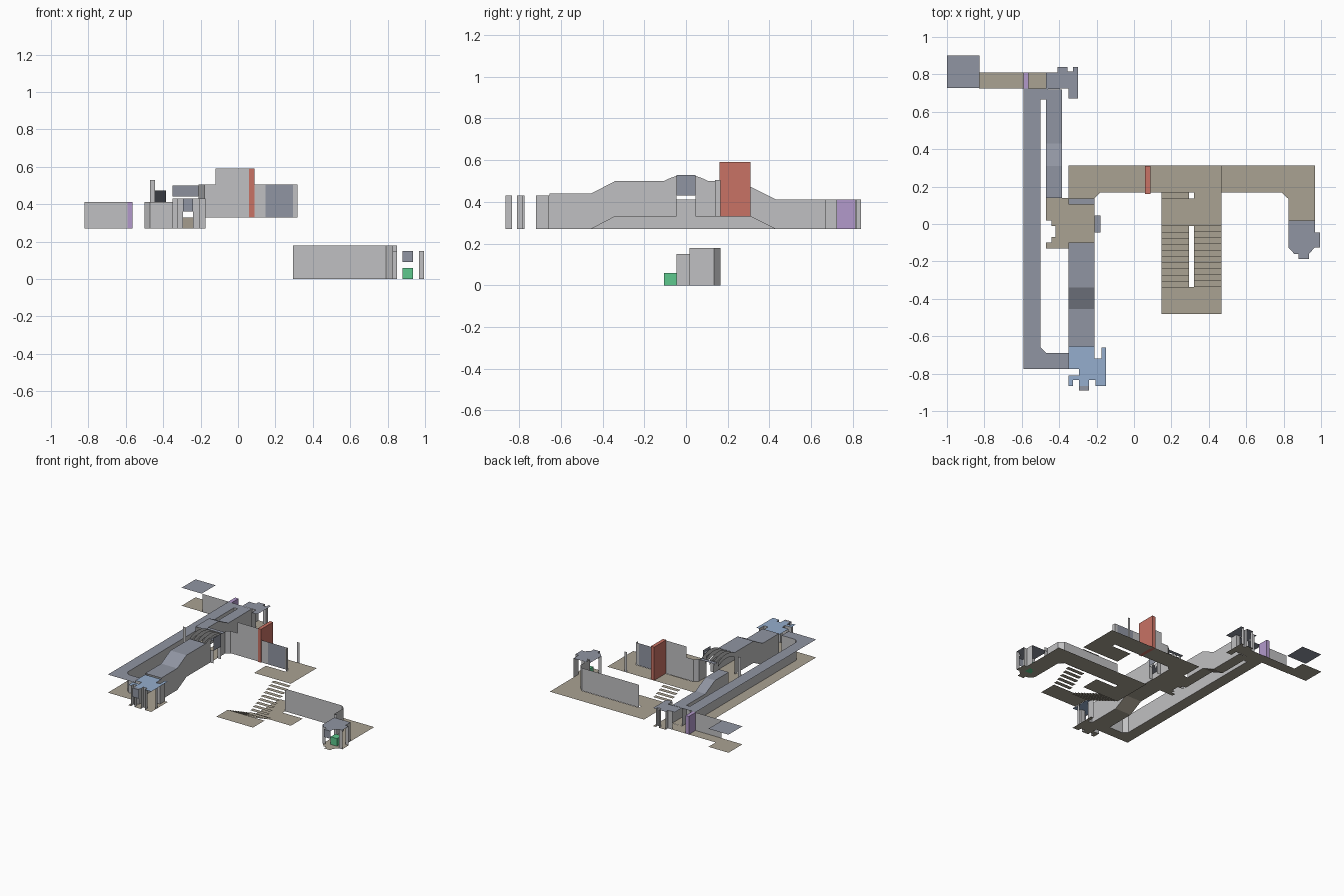
import bpy, bmesh

cube = bpy.data.objects.get("Cube")
if cube:
    bpy.data.objects.remove(cube)


def material(name, rgb):
    m = bpy.data.materials.new(name)
    m.use_nodes = True
    m.diffuse_color = (*rgb, 1)
    m.node_tree.nodes["Principled BSDF"].inputs["Base Color"].default_value = (*rgb, 1)
    return m


GREY = material("wall grey", (.53, .53, .54))
SLATE = material("ceiling slate", (.28, .30, .36))
TAN = material("floor tan", (.40, .36, .29))
BLUE = material("room blue", (.30, .42, .61))
RED = material("door red", (.58, .17, .13))
GREEN = material("crate green", (.11, .58, .27))
PURPLE = material("door purple", (.45, .32, .60))


def sheet(name, faces, mat):
    """Thin surface object from a list of polygons."""
    bm = bmesh.new()
    for f in faces:
        bm.faces.new([bm.verts.new(p) for p in f])
    bmesh.ops.remove_doubles(bm, verts=bm.verts, dist=.0005)
    me = bpy.data.meshes.new(name)
    bm.to_mesh(me)
    bm.free()
    me.materials.append(mat)
    ob = bpy.data.objects.new(name, me)
    bpy.context.collection.objects.link(ob)
    return ob


def plate(name, outline, z, mat):
    sheet(name, [[(x, y, z) for x, y in outline]], mat)


def rect(x0, x1, y0, y1):
    return [(x0, y0), (x1, y0), (x1, y1), (x0, y1)]


def wall(name, path, z0, z1, mat=GREY):
    """Upright ribbon along a plan path."""
    sheet(name, [[(*a, z0), (*b, z0), (*b, z1), (*a, z1)]
                 for a, b in zip(path, path[1:])], mat)


def ramp(name, x0, x1, prof, dz, mat):
    """Strip following a (y, z) profile, lifted by dz."""
    sheet(name, [[(x0, a, za + dz), (x1, a, za + dz), (x1, b, zb + dz), (x0, b, zb + dz)]
                 for (a, za), (b, zb) in zip(prof, prof[1:])], mat)


def ramp_wall(name, x, prof, dz):
    sheet(name, [[(x, a, za), (x, b, zb), (x, b, zb + dz), (x, a, za + dz)]
                 for (a, za), (b, zb) in zip(prof, prof[1:])], GREY)


def box(name, x0, x1, y0, y1, z0, z1, mat):
    lo, hi = rect(x0, x1, y0, y1), []
    faces = [[(*p, z0) for p in reversed(lo)], [(*p, z1) for p in lo]]
    for i in range(4):
        a, b = lo[i], lo[(i + 1) % 4]
        faces.append([(*a, z0), (*b, z0), (*b, z1), (*a, z1)])
    sheet(name, faces, mat)


LOW, MID = .27, .33      # floor levels of the west wing
CEIL = .412

# West corridor: floor, ceiling and inner wall
west = [(-.59, -.775), (-.35, -.775), (-.35, -.69), (-.47, -.69),
        (-.5, -.66), (-.5, .665), (-.47, .665), (-.47, .725), (-.59, .725)]
plate("west_corridor_floor", west, LOW, TAN)
plate("west_corridor_ceiling", west, CEIL, SLATE)
wall("west_corridor_wall", west[2:7], LOW, CEIL)

# North-west corridor, end room and purple door
plate("north_corridor_floor", rect(-.83, -.47, .725, .81), LOW, TAN)
wall("north_corridor_wall", [(-.82, .727), (-.59, .727)], LOW, CEIL)
box("purple_door", -.592, -.563, .725, .81, LOW, CEIL, PURPLE)
end_room = rect(-1, -.825, .727, .9)
plate("end_room_floor", end_room, LOW, TAN)
plate("end_room_ceiling", end_room, CEIL, SLATE)

# North room with notched outline
north = [(-.47, .72), (-.35, .725), (-.35, .67), (-.3, .67), (-.3, .84), (-.325, .84),
         (-.325, .815), (-.355, .815), (-.355, .84), (-.41, .84), (-.41, .81), (-.47, .81)]
plate("north_room_floor", north, LOW, TAN)
plate("north_room_ceiling", north, CEIL, SLATE)
wall("north_room_south_wall", [(-.385, .725), (-.35, .725), (-.35, .67)], LOW, CEIL)
wall("north_room_pier", [(-.325, .84), (-.325, .815), (-.355, .815), (-.355, .84)], LOW, CEIL)
wall("north_room_corner", [(-.41, .84), (-.41, .81), (-.45, .81)], LOW, CEIL)

# Sloping north passage
prof = [(.72, LOW), (.43, LOW), (.31, MID), (.14, MID)]
ramp("north_passage_floor", -.47, -.385, prof, 0, TAN)
ramp("north_passage_ceiling", -.47, -.385, prof, .142, SLATE)
for side, x in (("west", -.47), ("east", -.385)):
    ramp_wall("north_passage_wall_" + side, x, prof, .142)

# Sloping south passage
prof = [(-.655, LOW), (-.455, LOW), (-.34, MID), (-.1, MID)]
ramp("south_passage_floor", -.35, -.21, prof, 0, TAN)
ramp("south_passage_ceiling", -.35, -.21, prof, .17, SLATE)
for side, x in (("west", -.35), ("east", -.21)):
    ramp_wall("south_passage_wall_" + side, x, prof, .17)

# Blue room
blue = [(-.35, -.655), (-.21, -.655), (-.21, -.72), (-.175, -.72), (-.175, -.66), (-.15, -.66),
        (-.15, -.865), (-.205, -.865), (-.205, -.835), (-.24, -.835), (-.24, -.865),
        (-.295, -.865), (-.295, -.835), (-.325, -.835), (-.325, -.865), (-.35, -.865),
        (-.35, -.81), (-.295, -.81), (-.295, -.775), (-.35, -.775)]
plate("blue_room_floor", blue, LOW, TAN)
plate("blue_room_ceiling", blue, .43, BLUE)
wall("blue_room_north_wall", blue[1:5], LOW, .43)
wall("blue_room_pier_right", [(-.205, -.865), (-.205, -.835), (-.24, -.835), (-.24, -.865)], LOW, .43)
wall("blue_room_pier_left", [(-.295, -.865), (-.295, -.835), (-.325, -.835), (-.325, -.865)], LOW, .43)
wall("blue_room_west_wall", blue[16:], LOW, .43)
wall("blue_room_east_pier", [(-.15, -.81), (-.15, -.785)], LOW, .43)
wall("blue_room_lintel", [(-.295, -.89), (-.24, -.89)], .36, .43, SLATE)
plate("blue_room_porch", rect(-.295, -.24, -.89, -.865), .43, SLATE)

# Open middle hall with arched ribs
hall = [(-.47, -.13), (-.35, -.13), (-.35, -.1), (-.21, -.1), (-.21, .14), (-.18, .168),
        (-.35, .168), (-.35, .14), (-.47, .14), (-.47, .02), (-.44, .02), (-.44, -.01),
        (-.42, -.01), (-.42, -.07), (-.44, -.07), (-.44, -.1), (-.47, -.1)]
plate("hall_floor", hall, MID, TAN)
for i, (a, b) in enumerate(((-.1, -.045), (.045, .14))):
    wall(f"hall_east_wall_{i}", [(-.21, a), (-.21, b)], MID, .5)
wall("hall_west_pier", [(-.47, -.01), (-.444, -.01)], MID, .53)
for i in range(5):
    x = -.35 + i * .035
    ys = [-.105 + k * .021 for k in range(11)]
    arc = [(y, .5 + .03 * (1 - (y / .105) ** 2)) for y in ys]
    sheet(f"hall_arch_{i}", [[(x, a, za - .035), (x, b, zb - .035), (x, b, zb), (x, a, za)]
                             for (a, za), (b, zb) in zip(arc, arc[1:])], GREY)
plate("hall_north_lintel", rect(-.35, -.21, .105, .135), .5, SLATE)
plate("hall_alcove_top", rect(-.21, -.18, -.045, .045), .51, SLATE)
wall("hall_alcove_front", [(-.18, -.045), (-.18, .045)], .43, .53, SLATE)
for i, y in enumerate((-.045, .045)):
    wall(f"hall_alcove_side_{i}", [(-.21, y), (-.18, y)], MID, .43)

# Upper corridor, red door and shutter
plate("upper_corridor_floor", rect(-.35, .467, .168, .312), MID, TAN)
wall("upper_corridor_wall", [(-.21, .14), (-.18, .166), (.147, .166)], MID, .505)
wall("shutter", [(.147, .166), (.293, .166)], MID, .505, SLATE)
wall("upper_wall_end", [(.293, .166), (.318, .166), (.318, .14)], MID, .505)
wall("upper_corridor_post", [(.297, .312), (.318, .312)], MID, .49)
wall("tall_panel", [(-.12, .166), (.085, .166)], .505, .59)
box("red_door", .06, .088, .16, .31, MID, .592, RED)

# Stairwell: landings joined by two open flights
for name, z, px in (("upper", MID, (.32, .467)), ("lower", 0, (.147, .293))):
    plate(name + "_landing", rect(.147, .467, -.01, .137), z, TAN)
    plate(name + "_landing_link", rect(*px, .137, .168), z, TAN)
plate("middle_landing", rect(.147, .467, -.48, -.337), .165, TAN)
STEPS = 10
for i in range(STEPS):
    y0 = -.01 - (i + 1) * .0327
    f = (i + 1) / (STEPS + 1) * .165
    plate(f"upper_tread_{i}", rect(.32, .467, y0, y0 + .0327), MID - f, TAN)
    plate(f"lower_tread_{i}", rect(.147, .293, y0, y0 + .0327), f, TAN)

# Lower corridor
plate("lower_corridor_floor", [(.147, .168), (.79, .168), (.825, .135), (.825, .018),
                               (.967, .018), (.967, .312), (.147, .312)], 0, TAN)
wall("lower_corridor_wall", [(.293, .166), (.79, .166), (.825, .135), (.825, .016), (.85, .016)], 0, .178)

# Eight-sided end room with green crate
octagon = [(.825, .018), (.967, .018), (.967, -.045), (.995, -.045), (.995, -.125),
           (.967, -.125), (.935, -.16), (.935, -.187), (.88, -.187), (.88, -.16),
           (.857, -.16), (.825, -.125)]
plate("octagon_floor", octagon, 0, TAN)
plate("octagon_ceiling", octagon, .15, SLATE)
wall("octagon_east_wall", octagon[1:4], 0, .15)
wall("octagon_south_east_pier", [(.967, -.125), (.995, -.125)], 0, .15)
wall("octagon_west_pier", [(.825, -.125), (.85, -.125)], 0, .15)
wall("octagon_lintel", [(.88, -.187), (.935, -.187)], .09, .15, SLATE)
box("green_crate", .88, .935, -.105, -.045, 0, .06, GREEN)
